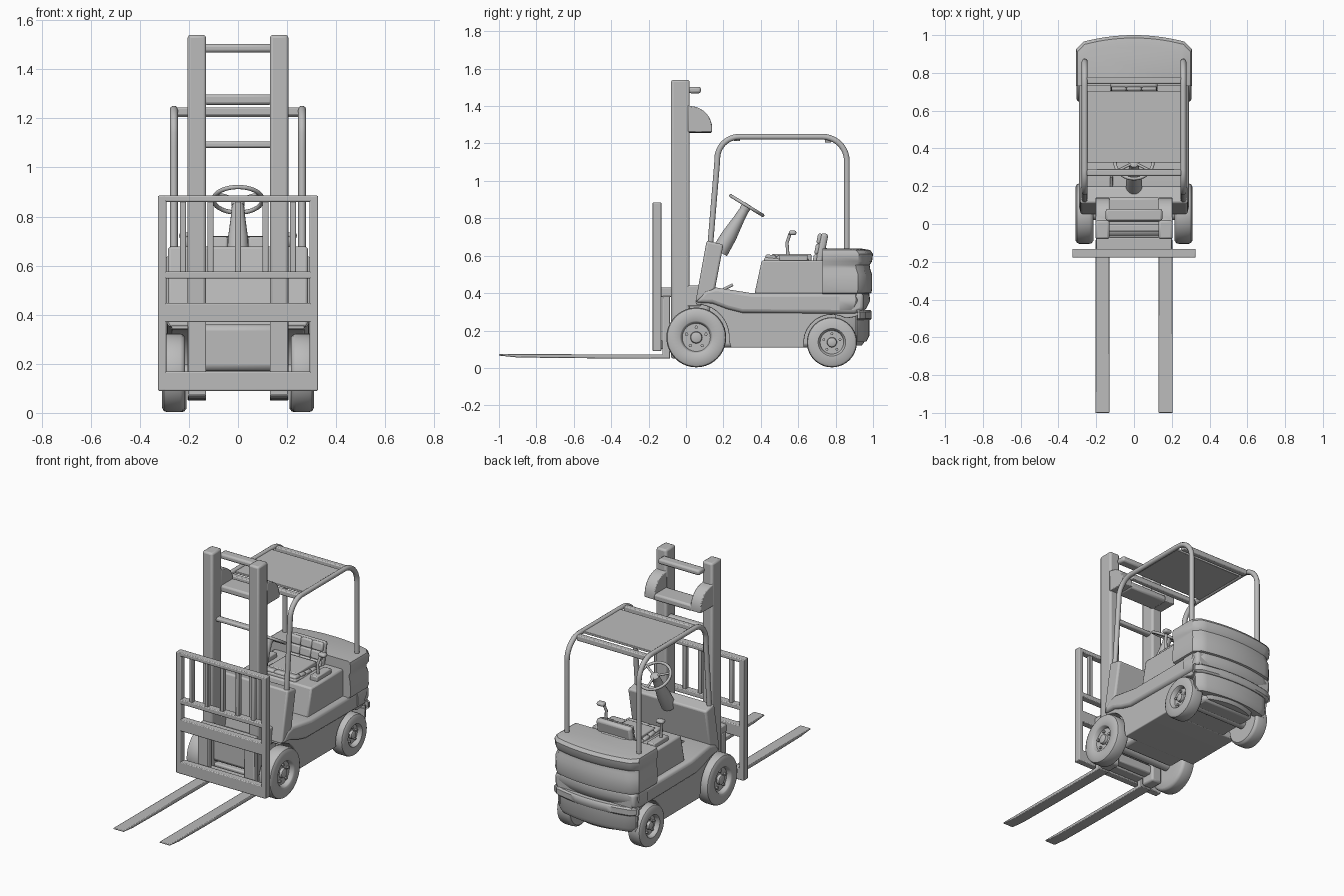
import bpy, bmesh, math
from mathutils import Matrix, Vector

if "Cube" in bpy.data.objects:
    bpy.data.objects.remove(bpy.data.objects["Cube"])

grey = bpy.data.materials.new("plain grey")
grey.use_nodes = True
grey.diffuse_color = (0.5, 0.5, 0.5, 1)
grey.node_tree.nodes["Principled BSDF"].inputs["Base Color"].default_value = (0.5, 0.5, 0.5, 1)
SIDES = (("right", -1), ("left", 1))


def finish(name, mesh, bevel=0, segments=2):
    ob = bpy.data.objects.new(name, mesh)
    bpy.context.collection.objects.link(ob)
    mesh.materials.clear()
    mesh.materials.append(grey)
    if bevel:
        m = ob.modifiers.new("bevel", "BEVEL")
        m.width, m.segments, m.limit_method = bevel, segments, "ANGLE"
    bpy.ops.object.select_all(action="DESELECT")
    ob.select_set(True)
    bpy.context.view_layer.objects.active = ob
    bpy.ops.object.shade_smooth_by_angle(angle=math.radians(40))
    return ob


def skin(name, rings, bevel=0, segments=2):
    """Closed solid through rings of equal point count."""
    bm = bmesh.new()
    vs = [[bm.verts.new(p) for p in ring] for ring in rings]
    n = len(vs[0])
    for a, b in zip(vs, vs[1:]):
        for i in range(n):
            bm.faces.new((a[i], a[(i + 1) % n], b[(i + 1) % n], b[i]))
    bm.faces.new(vs[0])
    bm.faces.new(vs[-1])
    bmesh.ops.recalc_face_normals(bm, faces=bm.faces)
    mesh = bpy.data.meshes.new(name)
    bm.to_mesh(mesh)
    bm.free()
    return finish(name, mesh, bevel, segments)


def prism(name, profile, x0, x1, bevel=0, segments=2):
    return skin(name, [[(x, y, z) for y, z in profile] for x in (x0, x1)], bevel, segments)


def box(name, x, y, z, bevel=0.006, tilt=0, pivot=(0, 0, 0)):
    p = Vector(pivot)
    rot = Matrix.Rotation(tilt, 3, "X")
    quad = [(x[0], y[0]), (x[1], y[0]), (x[1], y[1]), (x[0], y[1])]
    return skin(name, [[p + rot @ (Vector((a, b, h)) - p) for a, b in quad] for h in z], bevel)


def lathe(name, profile, origin, axis, steps=40):
    """Revolve (radius, distance along axis) points about an axis."""
    q = Vector(axis).to_track_quat("Z", "Y")
    ang = [2 * math.pi * i / steps for i in range(steps)]
    return skin(name, [[Vector(origin) + q @ Vector((r * math.cos(a), r * math.sin(a), d)) for a in ang]
                       for r, d in profile])


def pipe(name, points, radius, cyclic=False):
    cu = bpy.data.curves.new(name, "CURVE")
    cu.dimensions, cu.bevel_depth, cu.bevel_resolution = "3D", radius, 3
    cu.use_fill_caps = True
    sp = cu.splines.new("POLY")
    sp.points.add(len(points) - 1)
    for pt, co in zip(sp.points, points):
        pt.co = (*co, 1)
    sp.use_cyclic_u = cyclic
    tmp = bpy.data.objects.new("tmp", cu)
    bpy.context.collection.objects.link(tmp)
    mesh = bpy.data.meshes.new_from_object(tmp)
    bpy.data.objects.remove(tmp)
    mesh.name = name
    return finish(name, mesh)


def arc(cy, cz, r, a0, a1, n=10):
    return [(cy + r * math.cos(math.radians(a0 + (a1 - a0) * i / n)),
             cz + r * math.sin(math.radians(a0 + (a1 - a0) * i / n))) for i in range(n + 1)]


# Wheels with dished rims, hubs and nuts
def wheel(name, s, y, r, x_in, x_out):
    w = x_out - x_in
    rim = r * 0.55
    lathe(name, [(rim, 0), (r * 0.9, 0), (r * 0.98, w * 0.1), (r, w * 0.22), (r, w * 0.78), (r * 0.97, w * 0.92),
                 (r * 0.88, w), (rim, w), (rim * 0.93, w * 0.95), (rim * 0.85, w * 0.7), (r * 0.2, w * 0.7),
                 (r * 0.18, w * 0.88), (r * 0.12, w * 0.92)], (s * x_in, y, r + 0.003), (s, 0, 0))
    for i in range(5):
        a = math.radians(90 + 72 * i)
        lathe(name + "_nut", [(r * 0.06, 0), (r * 0.06, w * 0.15)],
              (s * (x_in + w * 0.68), y + r * 0.34 * math.cos(a), r + 0.003 + r * 0.34 * math.sin(a)), (s, 0, 0), 6)


for side, s in SIDES:
    wheel(side + "_front_wheel", s, 0.055, 0.16, 0.215, 0.31)
    wheel(side + "_rear_wheel", s, 0.78, 0.134, 0.21, 0.305)
for name, y, z in (("front_axle", 0.055, 0.163), ("rear_axle", 0.78, 0.137)):
    pipe(name, [(-0.24, y, z), (0.24, y, z)], 0.035)

# Chassis with wheel arches, side band and front housing
body = [(0.05, 0.35), (0.155, 0.42), (0.33, 0.39), (0.95, 0.39), (0.95, 0.28)]
body += arc(0.78, 0.135, 0.15, 60, 190) + [(0.6, 0.108), (0.24, 0.108)] + arc(0.055, 0.165, 0.175, -5, 90)
prism("chassis", body, -0.27, 0.27, 0.02, 3)
band = [(0.05, 0.35), (0.1, 0.415), (0.16, 0.43), (0.35, 0.4), (0.95, 0.4), (0.95, 0.31), (0.9, 0.29),
        (0.3, 0.295), (0.22, 0.315), (0.14, 0.345)]
prism("side_band", band, -0.29, 0.29, 0.02, 3)
box("under_chassis", (-0.19, 0.19), (0.12, 0.9), (0.11, 0.36), 0.02)
box("front_housing", (-0.195, 0.195), (-0.065, 0.13), (0.17, 0.36), 0.025)

# Cowl, floor pedal and seat box
prism("cowl", [(0.05, 0.35), (0.11, 0.68), (0.2, 0.66), (0.155, 0.42)], -0.285, 0.285, 0.012, 3)
box("pedal", (-0.16, -0.08), (0.2, 0.29), (0.455, 0.465), 0.003, -0.4, (0.2, 0, 0.47))
pipe("pedal_stem", [(-0.12, 0.25, 0.445), (-0.12, 0.2, 0.42)], 0.008)
prism("seat_box", [(0.365, 0.39), (0.405, 0.575), (0.74, 0.575), (0.74, 0.39)], -0.25, 0.25, 0.01)


# Counterweight with a bowed back, stacked and grooved
def plan(z, w, back, front=0.73, bow=0.045):
    pts = [(-w, front, z)]
    for i in range(17):
        t = -1 + i / 8
        edge = 0.03 if abs(t) == 1 else 0
        pts.append((t * w, back - bow * t * t - edge, z))
    return pts + [(w, front, z)]


skin("counterweight", [plan(*p) for p in (
    (0.395, 0.285, 0.975), (0.4, 0.3, 0.99), (0.42, 0.305, 0.995), (0.5, 0.303, 0.995), (0.53, 0.296, 0.985),
    (0.55, 0.296, 0.982), (0.57, 0.305, 0.995), (0.61, 0.306, 1.0), (0.63, 0.3, 0.985), (0.638, 0.285, 0.94))])
skin("rear_band", [plan(*p, 0.82) for p in (
    (0.3, 0.285, 0.95), (0.32, 0.295, 0.965), (0.36, 0.298, 0.985), (0.395, 0.29, 0.98))])
skin("rear_bumper", [plan(*p, 0.93) for p in (
    (0.255, 0.295, 0.985), (0.265, 0.305, 0.993), (0.3, 0.305, 0.993), (0.31, 0.295, 0.985))])
skin("rear_skirt", [plan(*p, 0.8) for p in (
    (0.12, 0.18, 0.94), (0.16, 0.2, 0.97), (0.3, 0.205, 0.975))])
skin("rear_corner", [plan(*p, 0.915) for p in ((0.14, 0.27, 0.965), (0.17, 0.285, 0.98), (0.28, 0.29, 0.98))])

# Seat with quilted pads
box("seat_base", (-0.1, 0.1), (0.46, 0.67), (0.57, 0.61))
box("seat_cushion", (-0.125, 0.125), (0.42, 0.665), (0.605, 0.635), 0.01, -0.1, (0.42, 0, 0.62))
BACK = dict(tilt=-0.2, pivot=(0.69, 0, 0.63))
box("seat_back", (-0.125, 0.125), (0.69, 0.73), (0.63, 0.865), 0.015, **BACK)
box("seat_back_shell", (-0.09, 0.09), (0.72, 0.745), (0.6, 0.79), 0.008, **BACK)
for i in range(3):
    x = (-0.12 + 0.08 * i, -0.04 + 0.08 * i)
    for j in range(4):
        y, z = 0.425 + 0.058 * j, 0.635 + 0.056 * j
        box("cushion_pad", x, (y, y + 0.058), (0.62, 0.65), 0.01, -0.1, (0.42, 0, 0.62))
        box("back_pad", x, (0.675, 0.7), (z, z + 0.056), 0.01, **BACK)

# Control levers beside the seat
for side, s in SIDES:
    xs = sorted((s * 0.17, s * 0.225))
    box(side + "_lever_base", xs, (0.5, 0.65), (0.57, 0.605))
    pipe(side + "_lever", [(s * 0.2, 0.545, 0.6), (s * 0.2, 0.54, 0.67), (s * 0.21, 0.555, 0.715)], 0.009)
    box(side + "_lever_grip", sorted((s * 0.19, s * 0.24)), (0.55, 0.59), (0.71, 0.735), 0.01)

# Steering column and wheel
axis = Vector((0, 0.52, 0.85)).normalized()
hub = Vector((0, 0.325, 0.868))
foot = Vector((0, 0.18, 0.62))
lathe("steering_column", [(0.045, 0), (0.042, 0.1), (0.03, 0.2), (0.024, 0.27)], foot, hub - foot, 20)
lathe("steering_hub", [(0.026, -0.03), (0.028, 0), (0.015, 0.01)], hub, axis, 20)
turn = axis.to_track_quat("Z", "Y")
spoke = [hub + turn @ Vector((0.1 * math.cos(a * math.pi / 18), 0.1 * math.sin(a * math.pi / 18), 0)) for a in range(36)]
pipe("steering_rim", spoke, 0.009, True)
for i in (3, 15, 27):
    pipe("steering_spoke", [hub, spoke[i]], 0.007)

# Overhead guard
path = [(0.13, 0.66), (0.165, 1.08)] + arc(0.285, 1.118, 0.118, 170, 90) + arc(0.73, 1.106, 0.13, 90, 0) + [(0.86, 0.62)]
for side, s in SIDES:
    pipe(side + "_guard_pipe", [(s * 0.261, y, z) for y, z in path], 0.016)
box("guard_front_bar", (-0.25, 0.25), (0.255, 0.29), (1.212, 1.245))
box("guard_rear_bar", (-0.25, 0.25), (0.742, 0.778), (1.205, 1.24))
box("roof_panel", (-0.25, 0.25), (0.325, 0.705), (1.225, 1.24), 0.003)

# Mast columns with curved gussets and cross bars
gusset = [(0.01, 1.26), (0.14, 1.26)] + arc(0.02, 1.28, 0.12, 0, 90, 8) + [(0.01, 1.41)]
for side, s in SIDES:
    xs = sorted((s * 0.13, s * 0.205))
    box(side + "_mast", xs, (-0.08, 0.02), (0.05, 1.54), 0.012)
    prism(side + "_mast_gusset", gusset, *xs, 0.008)
    box(side + "_mast_bracket", xs, (0, 0.08), (0.33, 0.44))
    # Forks
    prism(side + "_fork", [(-1, 0.066), (-0.9, 0.056), (-0.6, 0.052), (-0.085, 0.05), (-0.085, 0.385),
                           (-0.125, 0.385), (-0.125, 0.072), (-1, 0.074)], *xs, 0.004)
box("mast_top_bar", (-0.15, 0.15), (0.015, 0.08), (1.468, 1.503), 0.012)
box("mast_shelf", (-0.14, 0.14), (0.01, 0.14), (1.255, 1.298), 0.012)
box("mast_middle_bar", (-0.14, 0.14), (-0.04, 0), (1.08, 1.105), 0.008)
box("mast_lower_bar", (-0.14, 0.14), (-0.06, 0), (0.1, 0.16), 0.008)

# Load backrest frame with slats
DEPTH = (-0.178, -0.132)
for side, s in SIDES:
    box(side + "_rest_post", sorted((s * 0.292, s * 0.326)), DEPTH, (0.09, 0.885), 0.005)
for name, z in (("top", (0.86, 0.885)), ("middle", (0.547, 0.577)), ("carriage", (0.37, 0.447)), ("bottom", (0.09, 0.168))):
    box("rest_%s_bar" % name, (-0.31, 0.31), DEPTH, z, 0.005)
for i in range(-2, 3):
    box("rest_slat", (i * 0.112 - 0.012, i * 0.112 + 0.012), (-0.17, -0.14), (0.56, 0.87), 0.004)
for z in (0.1, 0.38):
    box("carriage_link", (-0.2, 0.2), (-0.14, -0.07), (z, z + 0.05))
